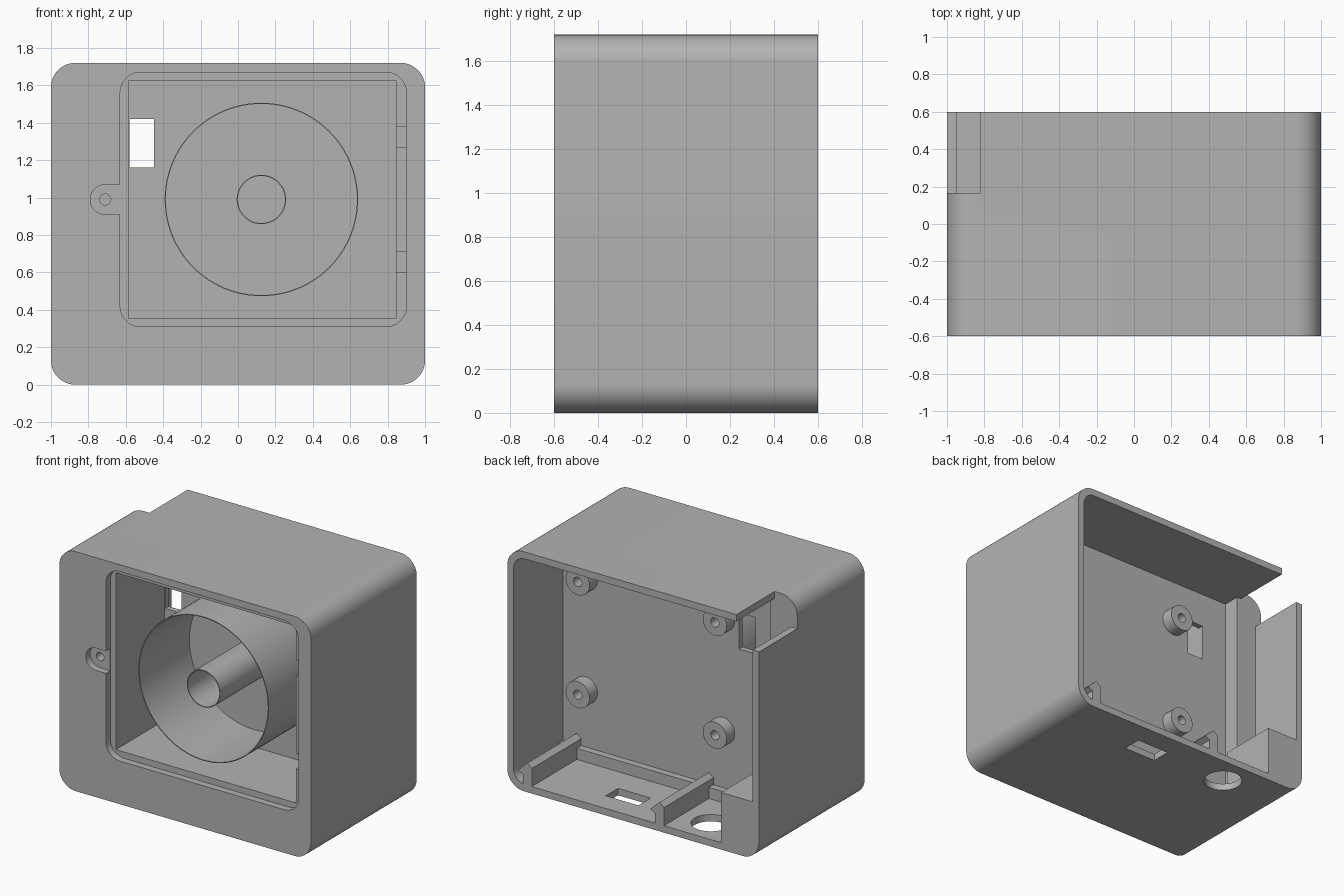
import bpy, bmesh, math

if "Cube" in bpy.data.objects:
    bpy.data.objects.remove(bpy.data.objects["Cube"])

grey = bpy.data.materials.new("plain grey")
grey.diffuse_color = (0.45, 0.45, 0.45, 1)
grey.use_nodes = True
grey.node_tree.nodes["Principled BSDF"].inputs["Base Color"].default_value = grey.diffuse_color


def rounded(x0, x1, z0, z1, r, n=12):
    """Rounded rectangle outline in the xz plane."""
    pts = []
    for i, (cx, cz) in enumerate([(x1 - r, z1 - r), (x0 + r, z1 - r), (x0 + r, z0 + r), (x1 - r, z0 + r)]):
        for k in range(n + 1):
            a = math.pi / 2 * (i + k / n)
            pts.append((cx + r * math.cos(a), cz + r * math.sin(a)))
    return pts


def rect(x0, x1, z0, z1):
    return [(x0, z0), (x1, z0), (x1, z1), (x0, z1)]


def circle(x, z, r, n=64):
    return [(x + r * math.cos(2 * math.pi * k / n), z + r * math.sin(2 * math.pi * k / n)) for k in range(n)]


def prism(name, pts, a, b, axis="y"):
    """Extrude an outline along y (or along z, reading points as x, y)."""
    put = (lambda p, d: (p[0], d, p[1])) if axis == "y" else (lambda p, d: (p[0], p[1], d))
    bm = bmesh.new()
    f = bm.faces.new([bm.verts.new(put(p, a)) for p in pts])
    g = bmesh.ops.extrude_face_region(bm, geom=[f])
    for v in g["geom"]:
        if isinstance(v, bmesh.types.BMVert):
            v.co[1 if axis == "y" else 2] = b
    bmesh.ops.recalc_face_normals(bm, faces=bm.faces[:])
    me = bpy.data.meshes.new(name)
    bm.to_mesh(me)
    bm.free()
    ob = bpy.data.objects.new(name, me)
    bpy.context.collection.objects.link(ob)
    me.materials.append(grey)
    return ob


def cut(ob, *args, **kw):
    """Subtract a prism from an object."""
    tool = prism("cutter", *args, **kw)
    tool.hide_render = True
    m = ob.modifiers.new("cut", "BOOLEAN")
    m.operation, m.solver, m.object = "DIFFERENCE", "EXACT", tool
    bpy.context.view_layer.objects.active = ob
    bpy.ops.object.modifier_apply(modifier=m.name)
    bpy.data.objects.remove(tool)


# Outer case
case = prism("case", rounded(-1, 1, 0, 1.72, 0.13), -0.6, 0.6)

# Front: shallow lid recess, lock tab, deep compartment, hinge slots, screw hole
cut(case, rounded(-0.63, 0.9, 0.31, 1.67, 0.11), -0.7, -0.55)
tab = [(-0.6, 0.91), (-0.6, 1.07)]
tab += [(-0.71 + 0.08 * math.cos(a), 0.99 + 0.08 * math.sin(a))
        for a in [math.pi * (0.5 + k / 16) for k in range(17)]]
cut(case, tab, -0.7, -0.551)
cut(case, rect(-0.585, 0.845, 0.355, 1.625), -0.7, 0.0)
for z in (0.6, 1.27):
    cut(case, rect(0.8, 0.9, z, z + 0.11), -0.58, -0.47)
cut(case, circle(-0.71, 0.99, 0.03, 24), -0.7, -0.15)

# Back: open electronics bay, cable window, corner notch
cut(case, rounded(-0.95, 0.95, 0.05, 1.67, 0.09), 0.04, 0.7)
cut(case, rect(-0.58, -0.45, 1.16, 1.42), -0.1, 0.2)
cut(case, rect(-1.1, -0.82, 1.5, 1.8), 0.165, 0.7)

# Underside openings
cut(case, rect(0.07, 0.33, 0.30, 0.44), -0.1, 0.1, axis="z")
cut(case, circle(-0.47, 0.39, 0.13), -0.1, 0.1, axis="z")

# Solid blocks in the bay
prism("lock_pillar", rect(-0.96, -0.786, 0.04, 1.67), 0.03, 0.165)
prism("corner_block", rect(-0.96, -0.70, 0.04, 0.41), 0.16, 0.6)
prism("floor_ledge", rect(-0.79, 0.96, 0.04, 0.13), 0.03, 0.09)

# Floor rails with pointed tops
for i, x in enumerate((0.84, -0.21)):
    prism(f"floor_rail_{i}", [(x - 0.035, 0.04), (x + 0.035, 0.04), (x + 0.035, 0.12),
                              (x + 0.075, 0.14), (x, 0.21), (x - 0.035, 0.18)], 0.03, 0.6)

# Board standoffs
for x in (-0.32, 0.77):
    for z in (0.54, 1.35):
        s = prism("standoff", circle(x, z, 0.095, 32), 0.03, 0.13)
        cut(s, circle(x, z, 0.033, 24), 0.05, 0.2)

# Thin drum and hub tube in the front compartment
for name, r in (("drum", 0.517), ("hub_tube", 0.132)):
    t = prism(name, circle(0.125, 0.99, r, 96), -0.57, 0.01)
    cut(t, circle(0.125, 0.99, r - 0.006, 96), -0.7, 0.1)

# Smooth the curved walls only
for ob in bpy.context.scene.objects:
    ob.select_set(True)
bpy.context.view_layer.objects.active = case
bpy.ops.object.shade_smooth_by_angle(angle=math.radians(30))
